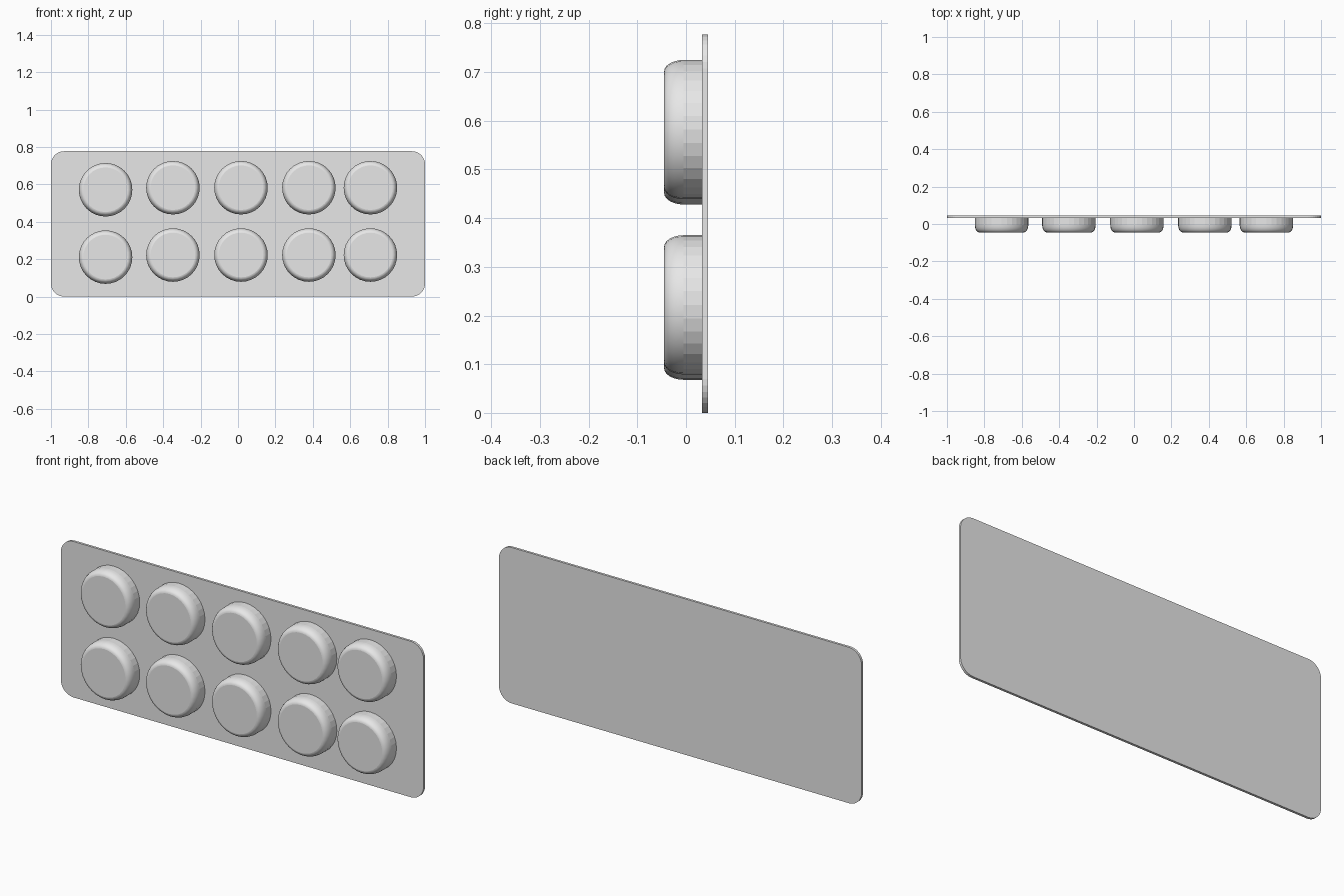
import bpy, bmesh
from math import sin, cos, pi, tau

if "Cube" in bpy.data.objects:
    bpy.data.objects.remove(bpy.data.objects["Cube"])

grey = bpy.data.materials.new("light grey")
grey.use_nodes = True
grey.diffuse_color = (0.8, 0.8, 0.8, 1)
grey.node_tree.nodes["Principled BSDF"].inputs["Base Color"].default_value = (0.8, 0.8, 0.8, 1)

WIDTH, HEIGHT, CORNER = 2.0, 0.777, 0.07
BACK, SHEET, FRONT = 0.045, 0.033, -0.045
RADIUS, SIDES = 0.143, 32


def finish(name, bm):
    bmesh.ops.recalc_face_normals(bm, faces=bm.faces)
    mesh = bpy.data.meshes.new(name)
    bm.to_mesh(mesh)
    bm.free()
    mesh.materials.append(grey)
    obj = bpy.data.objects.new(name, mesh)
    bpy.context.collection.objects.link(obj)
    return obj


# Backing sheet: rounded rectangle outline, extruded in depth
bm = bmesh.new()
outline = []
for i, (sx, sz) in enumerate([(1, 1), (-1, 1), (-1, -1), (1, -1)]):
    for k in range(9):
        a = (i + k / 8) * pi / 2
        x = sx * (WIDTH / 2 - CORNER) + CORNER * cos(a)
        z = HEIGHT / 2 + sz * (HEIGHT / 2 - CORNER) + CORNER * sin(a)
        outline.append(bm.verts.new((x, BACK, z)))
face = bm.faces.new(outline)
extruded = bmesh.ops.extrude_face_region(bm, geom=[face], use_keep_orig=True)
moved = [v for v in extruded["geom"] if isinstance(v, bmesh.types.BMVert)]
bmesh.ops.translate(bm, verts=moved, vec=(0, SHEET - BACK, 0))
finish("backing_sheet", bm)


# Blister: faceted straight wall, smooth rounded shoulder, flat front
def blister(name, cx, cz):
    bm = bmesh.new()
    depth, inset, steps = 0.04, 0.024, 6
    profile = [(RADIUS, SHEET + 0.002)]
    for k in range(steps + 1):
        a = k / steps * pi / 2
        profile.append((RADIUS - inset * (1 - cos(a)), FRONT + depth * (1 - sin(a))))
    rings = [[bm.verts.new((cx + r * cos(tau * s / SIDES), y, cz + r * sin(tau * s / SIDES)))
              for s in range(SIDES)] for r, y in profile]
    for level, (lo, hi) in enumerate(zip(rings, rings[1:])):
        for s in range(SIDES):
            t = (s + 1) % SIDES
            bm.faces.new((lo[s], lo[t], hi[t], hi[s])).smooth = level > 0
    bm.faces.new(rings[-1])
    bm.faces.new(rings[0])
    return finish(name, bm)


# Two rows of five; the outermost column sits slightly lower
for row, row_z in (("lower", 0.222), ("upper", 0.582)):
    for col, x in enumerate((-0.708, -0.348, 0.016, 0.379, 0.708)):
        blister(f"{row}_blister_{col + 1}", x, row_z - (0.011 if col == 0 else 0))
